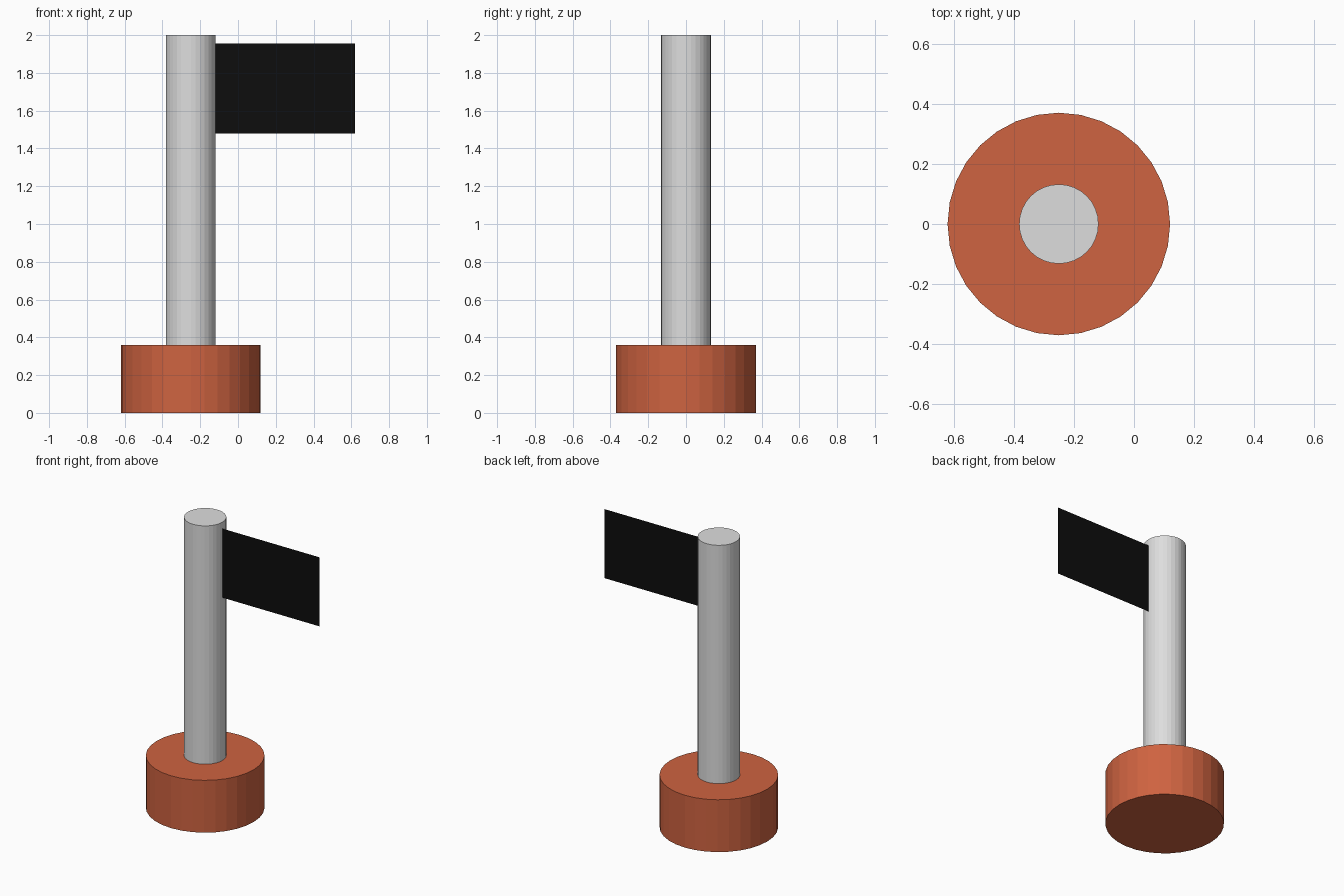
import bpy, bmesh
from mathutils import Matrix

if "Cube" in bpy.data.objects:
    bpy.data.objects.remove(bpy.data.objects["Cube"])

POLE_X = -0.25


def material(name, rgb):
    mat = bpy.data.materials.new(name)
    mat.diffuse_color = (*rgb, 1.0)
    mat.use_nodes = True
    mat.node_tree.nodes["Principled BSDF"].inputs["Base Color"].default_value = mat.diffuse_color
    return mat


def finish(name, bm, mat):
    mesh = bpy.data.meshes.new(name)
    bm.to_mesh(mesh)
    bm.free()
    mesh.materials.append(mat)
    obj = bpy.data.objects.new(name, mesh)
    bpy.context.collection.objects.link(obj)
    return obj


def cylinder(name, radius, z0, z1, sides, mat):
    bm = bmesh.new()
    bmesh.ops.create_cone(
        bm, cap_ends=True, segments=sides, radius1=radius, radius2=radius,
        depth=z1 - z0, matrix=Matrix.Translation((POLE_X, 0, (z0 + z1) / 2)))
    return finish(name, bm, mat)


terracotta = material("terracotta", (0.62, 0.125, 0.052))
light_grey = material("light_grey", (0.73, 0.73, 0.73))
black = material("black", (0.004, 0.004, 0.004))

# Round foot and the pole standing on it
cylinder("base", 0.37, 0.0, 0.36, 32, terracotta)
cylinder("pole", 0.132, 0.36, 2.0, 32, light_grey)

# Paper-thin flag on the centre plane, attached to the pole's side
bm = bmesh.new()
bm.faces.new([bm.verts.new((x, 0, z)) for x, z in
              ((-0.12, 1.48), (0.62, 1.48), (0.62, 1.955), (-0.12, 1.955))])
finish("flag", bm, black)
